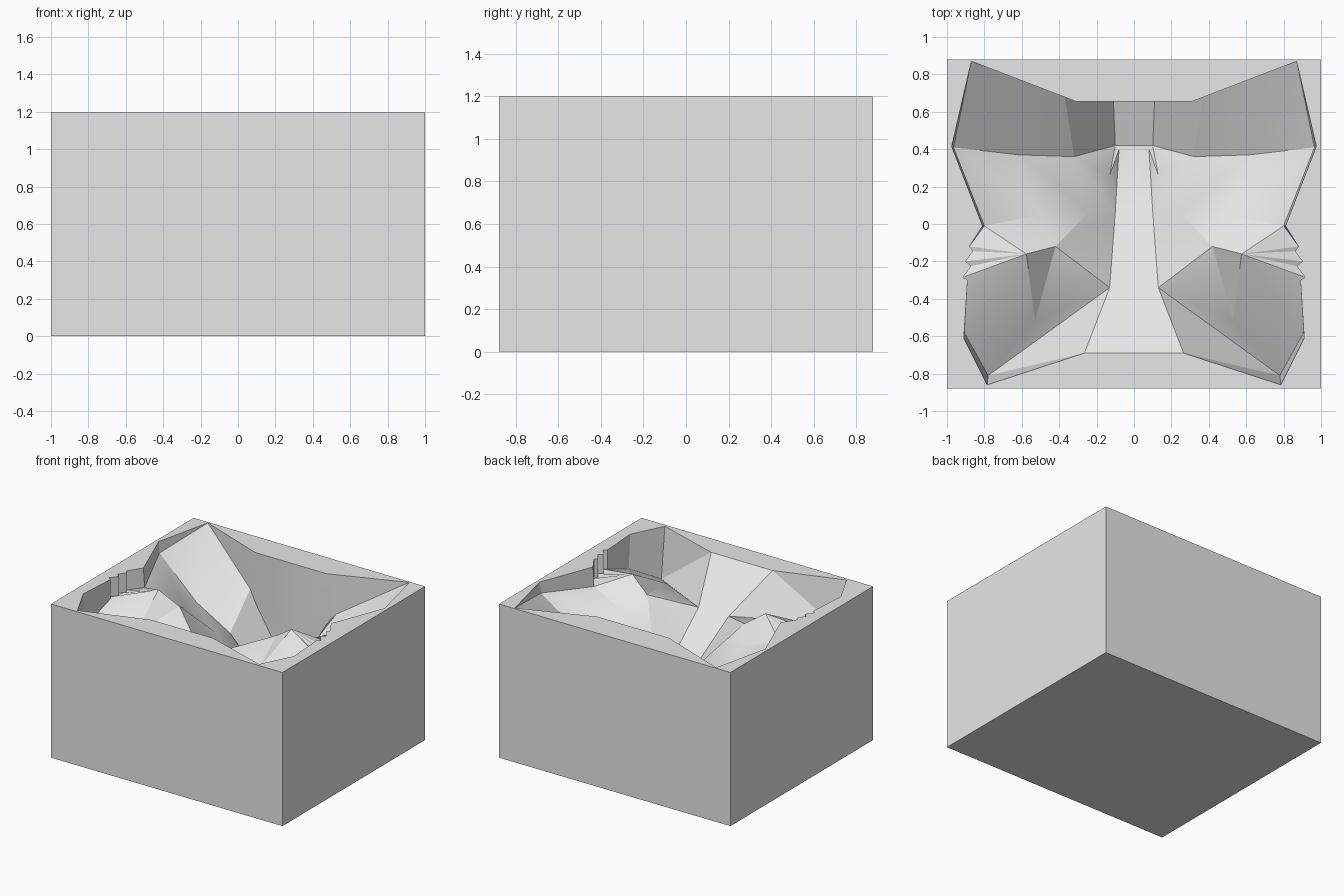
import bpy, bmesh, math

cube = bpy.data.objects.get("Cube")
if cube:
    bpy.data.objects.remove(cube, do_unlink=True)

HEIGHT, HALF_DEPTH = 1.2, 0.88

grey = bpy.data.materials.new("light_grey")
grey.use_nodes = True
colour = (0.8, 0.8, 0.8, 1)
grey.diffuse_color = colour
grey.node_tree.nodes["Principled BSDF"].inputs["Base Color"].default_value = colour

# Landmarks of one half of the cavity: x, y, depth below the top face
points = {
    # rim
    "crown": (.31, .655, 0), "ear": (.87, .87, 0), "temple": (.975, .415, 0),
    "side": (.81, -.01, 0), "jaw": (.91, -.61, 0), "corner": (.785, -.86, 0),
    "chin": (.265, -.69, 0),
    # feet of the steep walls
    "crown_foot": (.31, .655, .39), "temple_foot": (.965, .41, .085),
    "side_foot": (.80, -.01, .15), "jaw_foot": (.905, -.585, .26),
    "corner_foot": (.78, -.81, .39),
    # brow and eye socket
    "brow_top": (.37, .68, .31), "brow_in": (.32, .36, .52), "brow_out": (.62, .37, .36),
    "eye_out": (.5, .05, .25), "eye_in": (.24, .065, .38), "socket": (.13, .26, .59),
    # central ridge
    "forehead": (.11, .658, .72), "bridge": (.10, .42, .81), "tip": (.08, .40, .78),
    "nose": (.10, .065, .54), "lip": (.13, -.34, .26),
    # cheek
    "cheek": (.575, -.16, .05), "cheek_in": (.42, -.12, .155), "hollow": (.53, -.52, .25),
}

# Jagged edge on the side of the rim, with a wall foot below each point
teeth = [(.88, -.12), (.86, -.145), (.9, -.2), (.87, -.225), (.915, -.285), (.89, -.3)]
tooth_rim, tooth_foot = [], []
for i, (x, y) in enumerate(teeth):
    for names, tag, depth in ((tooth_rim, "rim", 0), (tooth_foot, "foot", .15)):
        name = f"tooth_{tag}_{i}"
        points[name] = (x, y, depth)
        names.append(name)

# Centre line copies of the ridge points
ridge = ["crown", "forehead", "bridge", "tip", "nose", "lip", "chin"]
for name in ridge:
    x, y, depth = points[name]
    points["mid_" + name] = (0, y, depth)

# Corners of the block
for level, depth in (("top", 0), ("base", HEIGHT)):
    for end, y in (("back", HALF_DEPTH), ("front", -HALF_DEPTH)):
        points[f"{level}_{end}"] = (1, y, depth)
        points[f"{level}_{end}_mid"] = (0, y, depth)

bm = bmesh.new()
verts = {n: bm.verts.new((x, y, HEIGHT - d)) for n, (x, y, d) in points.items()}


def face(names):
    if isinstance(names, str):
        names = names.split()
    bm.faces.new([verts[n] for n in names])


# Block sides, base and the flat rim around the cavity
face("top_back top_front base_front base_back")
for end in ("back", "front"):
    face(f"top_{end}_mid top_{end} base_{end} base_{end}_mid")
face("base_back_mid base_back base_front base_front_mid")
face("top_back_mid top_back top_front top_front_mid mid_chin chin corner jaw".split()
     + tooth_rim[::-1] + "side temple ear crown mid_crown".split())

# Central ridge strip
for a, b in zip(ridge[1:], ridge[2:]):
    face([a, b, "mid_" + b, "mid_" + a])

# Side walls along the rim
rim_path = ["temple", "side"] + tooth_rim + ["jaw", "corner"]
foot_path = ["temple_foot", "side_foot"] + tooth_foot + ["jaw_foot", "corner_foot"]
for i in range(len(rim_path) - 1):
    face([rim_path[i], rim_path[i + 1], foot_path[i + 1], foot_path[i]])

# Cheek fan down to the jagged wall
fan = ["side_foot"] + tooth_foot
for a, b in zip(fan, fan[1:]):
    face(["cheek", a, b])

# Remaining facets of the cavity
for facet in (
    # end walls
    "mid_crown mid_forehead forehead crown_foot crown",
    "crown crown_foot brow_top ear", "ear temple temple_foot",
    "corner chin corner_foot", "chin lip corner_foot",
    # brow
    "ear temple_foot brow_out", "ear brow_out brow_in brow_top",
    "brow_top brow_in bridge forehead", "brow_top forehead crown_foot",
    # eye socket and side of the nose
    "temple_foot side_foot eye_out brow_out", "brow_out eye_out eye_in brow_in",
    "brow_in eye_in nose socket", "brow_in socket bridge",
    "socket nose tip", "socket tip bridge",
    # upper cheek
    "side_foot cheek cheek_in eye_out", "cheek_in eye_in eye_out",
    "cheek_in nose eye_in", "cheek_in lip nose",
    # lower cheek
    "cheek hollow cheek_in", "cheek_in hollow lip",
    "hollow jaw_foot corner_foot", "hollow corner_foot lip",
):
    face(facet)
face(["cheek", tooth_foot[-1], "jaw_foot", "hollow"])

# Mirror to the other half and weld the centre line
half = bm.verts[:] + bm.edges[:] + bm.faces[:]
bmesh.ops.mirror(bm, geom=half, axis='X', merge_dist=0.0005)
bmesh.ops.remove_doubles(bm, verts=bm.verts[:], dist=0.0005)
bmesh.ops.recalc_face_normals(bm, faces=bm.faces[:])

mesh = bpy.data.meshes.new("mask_mould")
bm.to_mesh(mesh)
bm.free()
mesh.materials.append(grey)
mould = bpy.data.objects.new("mask_mould", mesh)
bpy.context.collection.objects.link(mould)
bpy.ops.object.select_all(action='DESELECT')
mould.select_set(True)
bpy.context.view_layer.objects.active = mould
bpy.ops.object.shade_smooth_by_angle(angle=math.radians(25))
